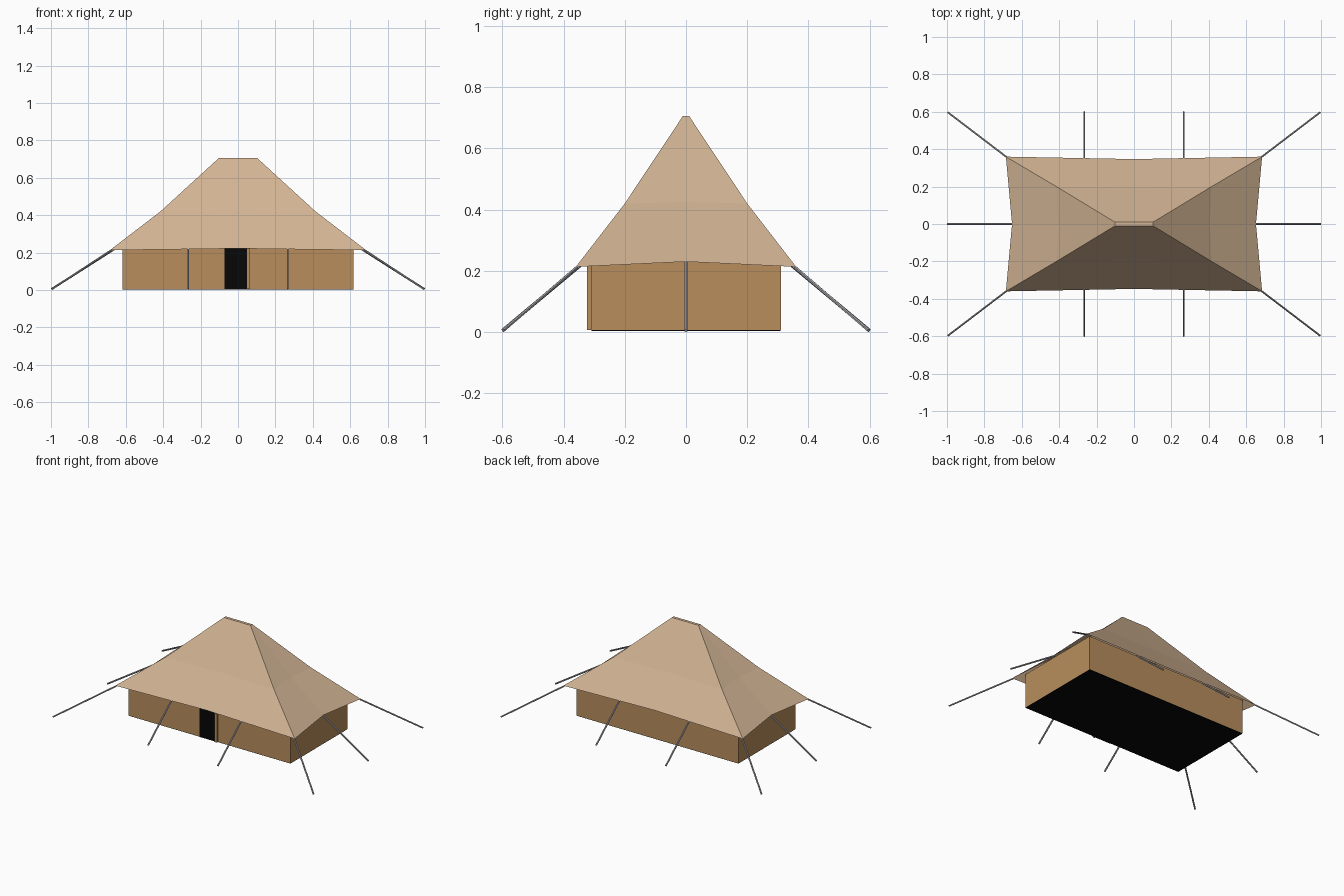
import bpy, bmesh
from mathutils import Vector

if "Cube" in bpy.data.objects:
    bpy.data.objects.remove(bpy.data.objects["Cube"])


def mat(name, rgb):
    m = bpy.data.materials.new(name)
    m.diffuse_color = (*rgb, 1)
    m.use_nodes = True
    m.node_tree.nodes["Principled BSDF"].inputs["Base Color"].default_value = m.diffuse_color
    return m


ROOF = mat("tan_canvas", (0.645, 0.456, 0.296))
WALL = mat("brown_canvas", (0.479, 0.270, 0.107))
BLACK = mat("black", (0.002, 0.002, 0.002))
ROPE = mat("grey_rope", (0.42, 0.42, 0.45))


def finish(name, bm, m):
    me = bpy.data.meshes.new(name)
    bm.to_mesh(me)
    bm.free()
    me.materials.append(m)
    ob = bpy.data.objects.new(name, me)
    bpy.context.collection.objects.link(ob)
    return ob


def box(name, lo, hi, m, open_ends=False):
    bm = bmesh.new()
    bmesh.ops.create_cube(bm, size=1)
    for v in bm.verts:
        v.co = [(lo[i] + hi[i]) / 2 + v.co[i] * (hi[i] - lo[i]) for i in range(3)]
    if open_ends:
        bm.normal_update()
        bmesh.ops.delete(bm, geom=[f for f in bm.faces if abs(f.normal.z) > 0.5],
                         context='FACES')
    return finish(name, bm, m)


# roof: three rings of corners and sagging edge midpoints, from eave to ridge
def ring(bm, cx, cy, cz, mx, mxz, my, myz):
    pts = [(cx, cy, cz), (0, my, myz), (-cx, cy, cz), (-mx, 0, mxz),
           (-cx, -cy, cz), (0, -my, myz), (cx, -cy, cz), (mx, 0, mxz)]
    return [bm.verts.new(p) for p in pts]


bm = bmesh.new()
rings = [ring(bm, 0.685, 0.36, 0.213, 0.652, 0.23, 0.347, 0.222),
         ring(bm, 0.415, 0.20, 0.42, 0.405, 0.425, 0.195, 0.425),
         ring(bm, 0.102, 0.01, 0.706, 0.102, 0.706, 0.01, 0.706)]
for a, b in zip(rings, rings[1:]):
    for i in range(8):
        j = (i + 1) % 8
        bm.faces.new((a[i], a[j], b[j], b[i]))
bm.faces.new(rings[-1])
finish("roof", bm, ROOF)

# walls, floor, doorway and tied-back door flap
box("walls", (-0.618, -0.31, 0.006), (0.618, 0.31, 0.243), WALL, True)
box("floor", (-0.617, -0.309, 0.004), (0.617, 0.309, 0.008), BLACK)
box("doorway", (-0.072, -0.315, 0.006), (0.05, -0.308, 0.226), BLACK)
box("door_flap", (0.048, -0.323, 0.006), (0.065, -0.309, 0.222), WALL)


# guy ropes
def rope(name, a, b, r=0.0055):
    a, b = Vector(a), Vector(b)
    d = b - a
    bm = bmesh.new()
    bmesh.ops.create_cone(bm, cap_ends=True, segments=6, radius1=r, radius2=r,
                          depth=d.length)
    q = d.to_track_quat('Z', 'Y')
    for v in bm.verts:
        v.co = q @ v.co + (a + b) / 2
    finish(name, bm, ROPE)


for sx in (-1, 1):
    rope("side_rope", (sx * 0.645, 0, 0.229), (sx * 0.997, 0, 0.005))
    for sy in (-1, 1):
        rope("corner_rope", (sx * 0.68, sy * 0.357, 0.211),
             (sx * 0.995, sy * 0.597, 0.005))
        rope("long_side_rope", (sx * 0.266, sy * 0.346, 0.217),
             (sx * 0.266, sy * 0.6, 0.005))
